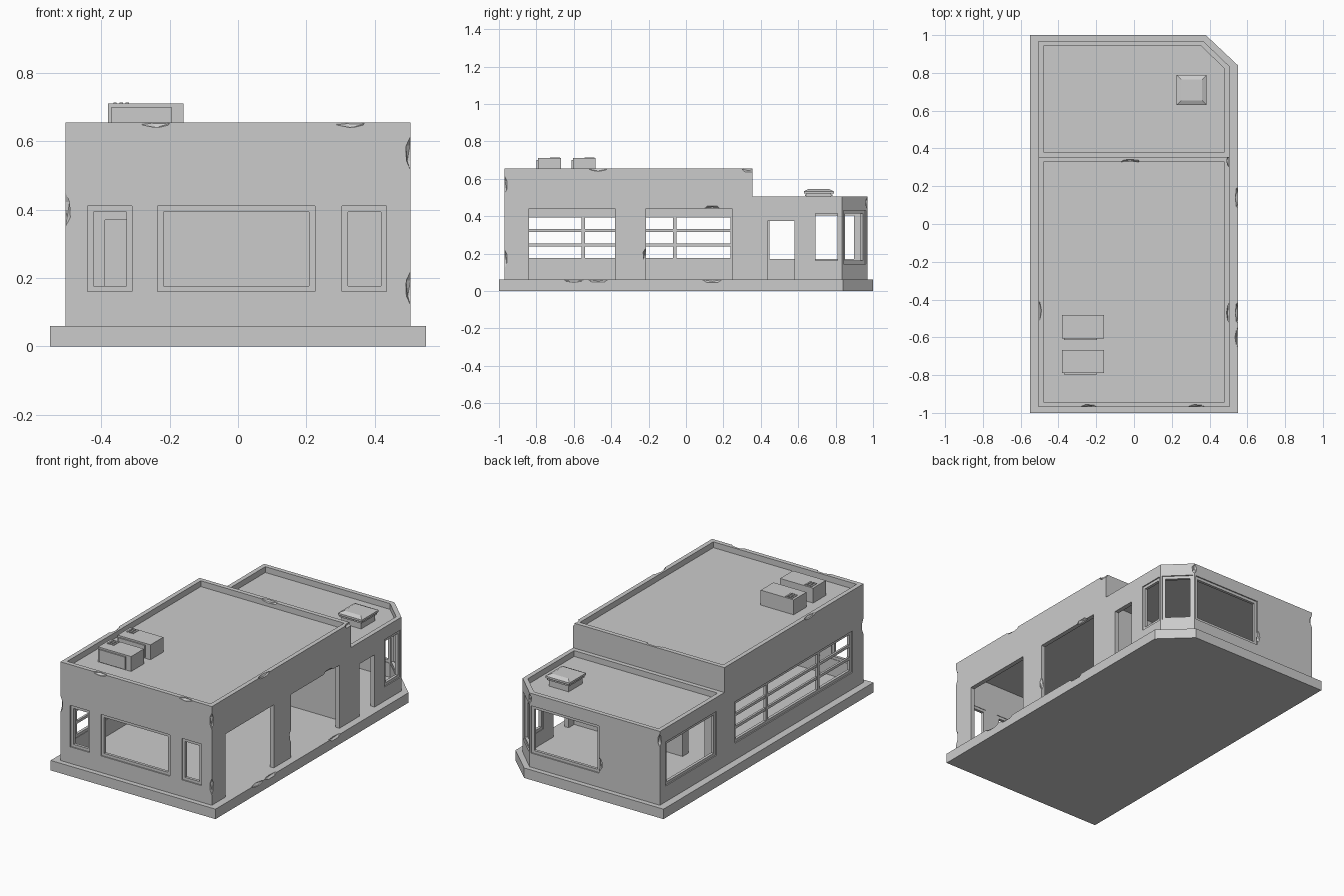
import bpy, bmesh, math, random
from mathutils import Matrix, Vector

if "Cube" in bpy.data.objects:
    bpy.data.objects.remove(bpy.data.objects["Cube"], do_unlink=True)
random.seed(4)

concrete = bpy.data.materials.new("plain_grey")
concrete.use_nodes = True
GREY = (0.6, 0.6, 0.6, 1)
concrete.diffuse_color = GREY
concrete.node_tree.nodes["Principled BSDF"].inputs["Base Color"].default_value = GREY


def finish(name, bm):
    bmesh.ops.recalc_face_normals(bm, faces=bm.faces)
    me = bpy.data.meshes.new(name)
    bm.to_mesh(me)
    bm.free()
    me.materials.append(concrete)
    ob = bpy.data.objects.new(name, me)
    bpy.context.scene.collection.objects.link(ob)
    return ob


def prism(name, outline, z0, z1):
    bm = bmesh.new()
    face = bm.faces.new([bm.verts.new((x, y, z0)) for x, y in outline])
    top = bmesh.ops.extrude_face_region(bm, geom=[face])["geom"]
    bmesh.ops.translate(bm, vec=(0, 0, z1 - z0),
                        verts=[v for v in top if isinstance(v, bmesh.types.BMVert)])
    return finish(name, bm)


def add_box(bm, lo, hi, mat=Matrix()):
    lo, hi = Vector(lo), Vector(hi)
    m = mat @ Matrix.Translation((lo + hi) / 2) @ Matrix.Diagonal((*(hi - lo), 1))
    bmesh.ops.create_cube(bm, size=1, matrix=m)


def box(name, lo, hi, mat=Matrix()):
    bm = bmesh.new()
    add_box(bm, lo, hi, mat)
    return finish(name, bm)


def cut(target, cutter):
    mod = target.modifiers.new("cut", 'BOOLEAN')
    mod.operation, mod.solver, mod.object = 'DIFFERENCE', 'EXACT', cutter
    bpy.context.view_layer.objects.active = target
    bpy.ops.object.modifier_apply(modifier=mod.name)
    bpy.data.objects.remove(cutter, do_unlink=True)


def rect(x0, x1, y0, y1):
    return [(x0, y0), (x1, y0), (x1, y1), (x0, y1)]


# Plinth and the two wall shells
W, T, FLOOR = 0.505, 0.027, 0.06
N, S, MID = 0.97, -0.97, 0.355
IW = W - T
plinth = prism("plinth", [(-0.55, -1), (0.55, -1), (0.55, 0.84), (0.38, 1), (-0.55, 1)], 0, FLOOR)

main_walls = prism("main_walls", rect(-W, W, S, MID), FLOOR, 0.655)
main_inner = rect(-IW, IW, S + T, MID - T)
low_walls = prism("low_walls", [(-W, MID), (W, MID), (W, 0.835), (0.365, N), (-W, N)], FLOOR, 0.505)
low_inner = [(-IW, MID + T), (IW, MID + T), (IW, 0.824), (0.354, N - T), (-IW, N - T)]
for walls, inner, ceiling, roof in ((main_walls, main_inner, 0.595, 0.62),
                                    (low_walls, low_inner, 0.445, 0.47)):
    cut(walls, prism("room", inner, FLOOR - 0.02, ceiling))
    cut(walls, prism("roof_recess", inner, roof, 0.8))

# Wall frames: local x runs along the wall, local y points inward
FRONT = Matrix.Translation((0, S, 0))
RIGHT = Matrix.Translation((W, 0, 0)) @ Matrix.Rotation(math.radians(90), 4, 'Z')
BACK = Matrix.Translation((0, N, 0)) @ Matrix.Rotation(math.radians(180), 4, 'Z')
SIDE = Matrix.Translation((-W, 0, 0)) @ Matrix.Rotation(math.radians(-90), 4, 'Z')
CORNER = (Matrix.Translation((0.435, 0.9025, 0))
          @ Matrix.Rotation(math.atan2(0.135, -0.14), 4, 'Z'))


def opening(walls, mat, u0, u1, z0, z1):
    cut(walls, box("opening", (u0, -0.05, z0), (u1, 0.06, z1), mat))


def window(name, walls, mat, u0, u1, z0, z1, posts=(), rails=(), f=0.017):
    opening(walls, mat, u0, u1, z0, z1)
    bm = bmesh.new()
    a, b = 0.007, 0.024
    for u in (u0, u1 - f):
        add_box(bm, (u, a, z0), (u + f, b, z1), mat)
    for z in (z0, z1 - f):
        add_box(bm, (u0 + f, a, z), (u1 - f, b, z + f), mat)
    for u in posts:
        add_box(bm, (u - 0.009, a, z0 + f), (u + 0.009, b, z1 - f), mat)
    for z in rails:
        add_box(bm, (u0 + f, a + 0.002, z - 0.008), (u1 - f, b - 0.002, z + 0.008), mat)
    finish(name, bm)


# Windows
window("front_window_left", main_walls, FRONT, 0.305, 0.435, 0.16, 0.41)
window("front_window_middle", main_walls, FRONT, -0.235, 0.225, 0.16, 0.41)
window("front_window_right", main_walls, FRONT, -0.44, -0.31, 0.16, 0.41)
window("long_side_window", main_walls, SIDE, -0.255, 0.865, 0.16, 0.41, (0.06, 0.55), (0.247, 0.323))
window("small_side_window", low_walls, SIDE, -0.915, -0.43, 0.155, 0.42)
window("office_window", low_walls, RIGHT, 0.675, 0.828, 0.145, 0.43)
window("corner_window", low_walls, CORNER, -0.087, 0.087, 0.145, 0.43)
window("back_window", low_walls, BACK, -0.355, 0.1, 0.145, 0.43)

# Vehicle doorways, side door and the door between the rooms
opening(main_walls, RIGHT, -0.84, -0.38, 0.03, 0.44)
opening(main_walls, RIGHT, -0.215, 0.245, 0.03, 0.44)
opening(low_walls, RIGHT, 0.435, 0.58, 0.03, 0.375)
for walls in (main_walls, low_walls):
    cut(walls, box("inner_door", (-0.39, 0.3, 0.03), (-0.245, 0.42, 0.37)))


# Chipped edges
def chip(target, pos, axis, length=0.05):
    size = [0.016, 0.016, 0.016]
    size[axis] = length
    bm = bmesh.new()
    bmesh.ops.create_icosphere(bm, subdivisions=1, radius=1, matrix=Matrix.Translation(pos)
                               @ Matrix.Diagonal((*size, 1))
                               @ Matrix.Rotation(random.uniform(0.2, 1.2), 4, 'XYZ'[axis]))
    cut(target, finish("chip", bm))


for x, z in ((W, 0.565), (W, 0.17), (-W, 0.4)):
    chip(main_walls, (x, S, z), 2)
for x in (-0.24, 0.33):
    chip(main_walls, (x, S, 0.655), 0)
chip(main_walls, (W, -0.47, 0.655), 1, 0.06)
chip(main_walls, (W, 0.335, 0.65), 1, 0.04)
chip(main_walls, (W, 0.14, 0.44), 1)
chip(main_walls, (W, -0.215, 0.19), 2, 0.04)
chip(main_walls, (-W, -0.46, 0.655), 1, 0.06)
chip(main_walls, (-0.02, MID - T, 0.655), 0, 0.06)
chip(low_walls, (0.365, N, 0.47), 2, 0.03)
chip(low_walls, (-W, N, 0.45), 2, 0.04)
chip(low_walls, (-0.105, N, 0.2), 2, 0.04)
for y in (-0.6, -0.47, 0.14):
    chip(plinth, (0.55, y, FLOOR), 1, 0.06)

# Rooftop cooling units with a raised front panel and slatted vents
for i, y in enumerate((-0.79, -0.605)):
    bm = bmesh.new()
    add_box(bm, (-0.38, y, 0.61), (-0.16, y + 0.122, 0.71))
    add_box(bm, (-0.37, y - 0.008, 0.625), (-0.195, y, 0.70))
    for x in (-0.36, -0.342, -0.324):
        add_box(bm, (x - 0.005, y + 0.062, 0.71), (x + 0.005, y + 0.115, 0.714))
    finish("cooling_unit_%d" % (i + 1), bm)

# Roof hatch: curb, wide cap and tapered lid
box("hatch_curb", (0.24, 0.645, 0.46), (0.37, 0.775, 0.52))
box("hatch_rim", (0.232, 0.637, 0.508), (0.378, 0.783, 0.516))
box("hatch_cap", (0.225, 0.63, 0.521), (0.385, 0.79, 0.533))
bm = bmesh.new()
bmesh.ops.create_cone(bm, cap_ends=True, segments=4, radius1=0.08 * math.sqrt(2),
                      radius2=0.055 * math.sqrt(2), depth=0.012,
                      matrix=Matrix.Translation((0.305, 0.71, 0.539))
                      @ Matrix.Rotation(math.pi / 4, 4, 'Z'))
finish("hatch_lid", bm)
